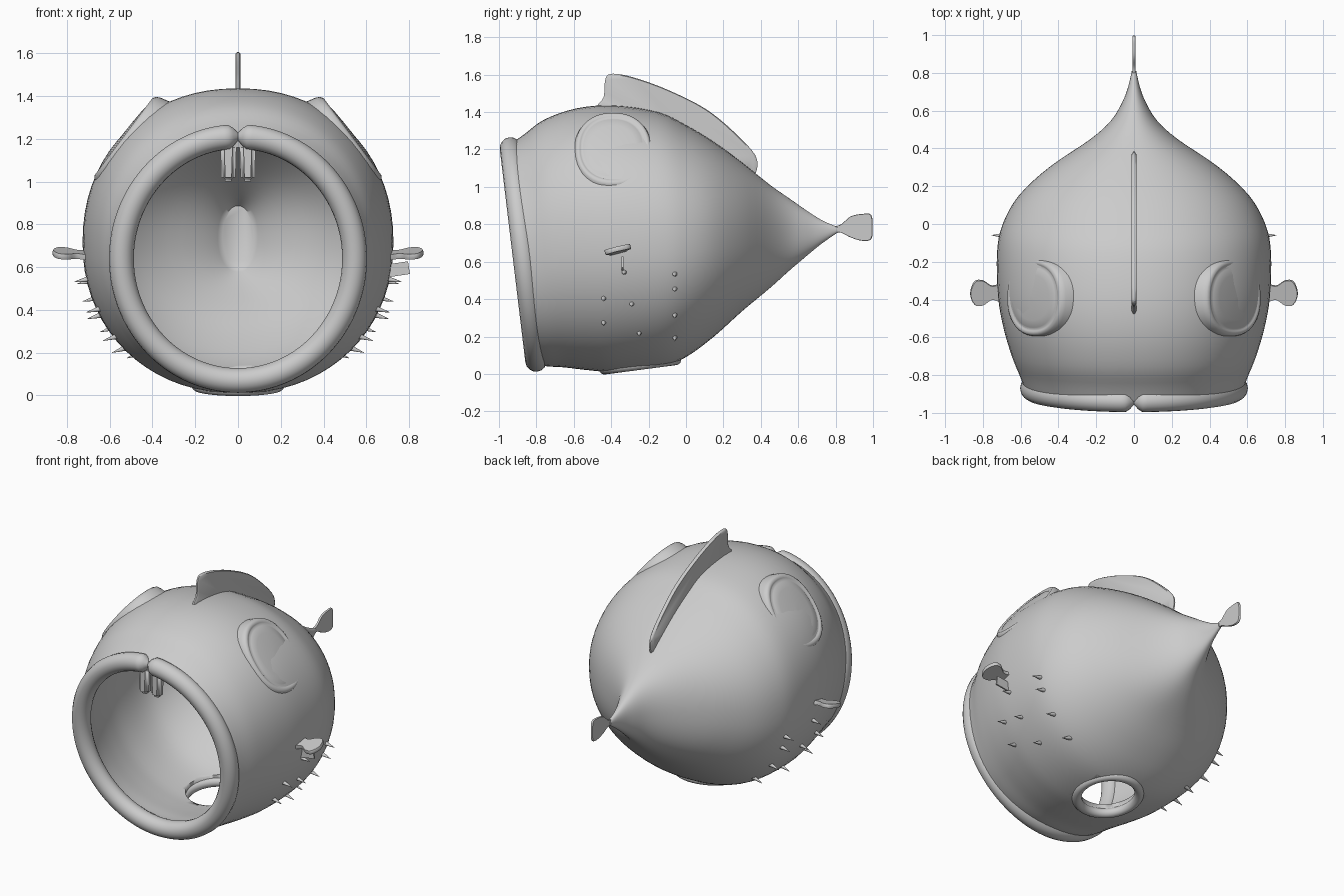
import bpy, bmesh, math
from mathutils import Matrix, Vector

if "Cube" in bpy.data.objects:
    bpy.data.objects.remove(bpy.data.objects["Cube"])

grey = bpy.data.materials.new("plain_grey")
grey.use_nodes = True
grey.diffuse_color = (0.6, 0.6, 0.6, 1)
grey.node_tree.nodes["Principled BSDF"].inputs["Base Color"].default_value = (0.6, 0.6, 0.6, 1)


def finish(name, bm, angle=50):
    bmesh.ops.recalc_face_normals(bm, faces=bm.faces)
    mesh = bpy.data.meshes.new(name)
    bm.to_mesh(mesh)
    bm.free()
    mesh.materials.append(grey)
    ob = bpy.data.objects.new(name, mesh)
    bpy.context.collection.objects.link(ob)
    bpy.ops.object.select_all(action='DESELECT')
    ob.select_set(True)
    bpy.context.view_layer.objects.active = ob
    bpy.ops.object.shade_smooth_by_angle(angle=math.radians(angle))
    return ob


def spline(pts, steps, closed=False):
    """Smooth curve through the points."""
    n, out = len(pts), []
    vs = [Vector(p) for p in pts]
    get = (lambda i: vs[i % n]) if closed else (lambda i: vs[max(0, min(n - 1, i))])
    for i in range(n if closed else n - 1):
        a, b, c, d = (get(i + k) for k in (-1, 0, 1, 2))
        for s in range(steps):
            t = s / steps
            out.append(b + (c - a) * (t / 2) + (a * 2 - b * 5 + c * 4 - d) * (t * t / 2)
                       + (b * 3 - a - c * 3 + d) * (t ** 3 / 2))
    if not closed:
        out.append(vs[-1])
    return out


def loft(bm, rings, wrap=False):
    """Skin a list of point rings; cap the ends unless wrapped."""
    rows = [[bm.verts.new(p) for p in ring] for ring in rings]
    n = len(rows[0])
    for i in range(len(rows) if wrap else len(rows) - 1):
        a, b = rows[i], rows[(i + 1) % len(rows)]
        for j in range(n):
            k = (j + 1) % n
            bm.faces.new((a[j], a[k], b[k], b[j]))
    if not wrap:
        bm.faces.new(rows[0])
        bm.faces.new(rows[-1])


def plate(name, outline, thick, matrix):
    """Thin fin with a smooth outline and a softened edge."""
    pts = spline(outline, 4, True)
    mid = sum(pts, Vector((0, 0))) / len(pts)
    bm = bmesh.new()
    layers = [(0.97, -0.5), (1, -0.2), (1, 0.2), (0.97, 0.5)]
    loft(bm, [[matrix @ Vector((*(mid + (p - mid) * s), h * thick)) for p in pts]
              for s, h in layers])
    return finish(name, bm)


# Body stations: y, bottom, top, half width
stations = spline([
    (-.87, .05, 1.23, .58), (-.8, .04, 1.28, .605), (-.7, .035, 1.36, .645),
    (-.55, .02, 1.42, .69), (-.38, .01, 1.435, .72), (-.15, .03, 1.40, .725),
    (0, .09, 1.33, .695), (.15, .2, 1.24, .61), (.3, .335, 1.13, .45),
    (.45, .46, 1.01, .23), (.55, .55, .94, .12), (.65, .635, .87, .06),
    (.73, .7, .82, .03), (.81, .755, .785, .012)], 4)
POWER = 2.15


def section(st, inset=0, count=72):
    y, lo, hi, hw = st
    lo, hi, hw = lo + inset, hi - inset, hw - inset
    ring = []
    for i in range(count):
        a = 2 * math.pi * i / count
        c, s = math.cos(a), math.sin(a)
        x = hw * math.copysign(abs(c) ** (2 / POWER), c)
        z = (lo + hi) / 2 + (hi - lo) / 2 * math.copysign(abs(s) ** (2 / POWER), s)
        lean = -.12 * (z - .64) * max(0, 1 - (y + .87) / .5)
        ring.append(Vector((x, y + lean, z)))
    return ring


def side_x(y, z):
    """Half width of the body at a given y and z."""
    _, lo, hi, hw = min(stations, key=lambda st: abs(st[0] - y))
    f = abs((z - (lo + hi) / 2) / ((hi - lo) / 2))
    return hw * max(0, 1 - f ** POWER) ** (1 / POWER)


# Hollow body: outer skin from the tail forward, then the inner skin back
WALL = .07
inner = [st for st in stations if st[3] > WALL + .06]
bm = bmesh.new()
loft(bm, [section(st) for st in reversed(stations)] + [section(st, WALL) for st in inner])
body = finish("body", bm)

# Round drain opening in the belly
bm = bmesh.new()
bmesh.ops.create_cone(bm, cap_ends=True, segments=48, radius1=.18, radius2=.18, depth=.5,
                      matrix=Matrix.Translation((0, -.24, .03)))
cutter = finish("drain_cutter", bm)
cutter.hide_render = True
cut = body.modifiers.new("drain", 'BOOLEAN')
cut.operation, cut.solver, cut.object = 'DIFFERENCE', 'EXACT', cutter
bpy.context.view_layer.objects.active = body
bpy.ops.object.modifier_apply(modifier="drain")
bpy.data.objects.remove(cutter)


def tube(name, path, radius, count):
    """Closed tube; path(a) gives the centre and radius(x, a) the thickness."""
    bm = bmesh.new()
    rings = []
    for i in range(count):
        a = 2 * math.pi * i / count
        p = path(a)
        tangent = (path(a + .01) - path(a - .01)).normalized()
        n1 = tangent.cross(path(a + math.pi) - p).normalized()
        n2 = tangent.cross(n1)
        rings.append([p + (n1 * math.cos(b) + n2 * math.sin(b)) * radius(p.x, a)
                      for b in (2 * math.pi * k / 16 for k in range(16))])
    loft(bm, rings, wrap=True)
    return finish(name, bm, 70)


# Lip with a notch at the top centre, and the raised drain rim
def lip_path(a):
    z = .64 + .57 * math.sin(a)
    return Vector((.545 * math.cos(a), -.87 - .12 * (z - .64), z))


def lip_radius(x, a):
    notch = math.exp(-(x / .022) ** 2) if math.sin(a) > 0 else 0
    return .058 * (1 - .7 * notch)


tube("lip", lip_path, lip_radius, 160)
tube("drain_rim", lambda a: Vector((.19 * math.cos(a), -.245 + .19 * math.sin(a),
                                    .052 + .025 * math.sin(a))), lambda x, a: .03, 64)

# Dorsal fin and tail fin stand in the middle plane
upright = Matrix(((0, 0, 1, 0), (1, 0, 0, 0), (0, 1, 0, 0), (0, 0, 0, 1)))
plate("dorsal_fin", [(-.47, 1.42), (-.44, 1.48), (-.43, 1.58), (-.39, 1.605), (-.28, 1.585),
                     (-.1, 1.52), (.1, 1.42), (.25, 1.30), (.37, 1.17), (.375, 1.08),
                     (.33, 1.05), (.15, 1.18), (-.1, 1.33), (-.3, 1.38)], .024, upright)
plate("tail_fin", [(.79, .785), (.83, .80), (.88, .842), (.94, .855), (.99, .85), (.998, .78),
                   (.99, .72), (.94, .712), (.88, .73), (.83, .755), (.79, .76)], .014, upright)

# Spikes as y, z on the flank
spikes = [(-.33, .54), (-.29, .37), (-.44, .40), (-.44, .27), (-.25, .215),
          (-.06, .53), (-.06, .45), (-.06, .31), (-.06, .19)]

for side, word in ((1, "left"), (-1, "right")):
    flip = Matrix.Diagonal((side, 1, 1, 1))

    # Eye: flat disc with a soft rim and a shallow groove
    normal, up = Vector((.8, 0, .6)), Vector((-.6, 0, .8))
    centre = Vector((.535, -.39, 1.21))
    profile = [(1.1, -.09), (1.04, -.03), (1, -.01), (.94, 0), (.88, -.004), (.84, -.009),
               (.79, -.002), (.6, .004), (.3, .008), (.05, .01)]
    bm = bmesh.new()
    rings = []
    for s, h in profile:
        ring = []
        for i in range(48):
            a = 2 * math.pi * i / 48
            u, v = (math.copysign(abs(w) ** .9, w) for w in (math.cos(a), math.sin(a)))
            ring.append(flip @ (centre + normal * h + up * (.24 * s * v)
                                + Vector((0, .2 * s * u, 0))))
        rings.append(ring)
    loft(bm, rings)
    finish(word + "_eye", bm, 70)

    # Side fin, tilted along its length
    place = flip @ Matrix.Translation((.7, -.365, .655)) @ Matrix.Rotation(.24, 4, 'X') \
        @ Matrix.Rotation(-.08, 4, 'Y')
    plate(word + "_side_fin", [(-.02, -.05), (.05, -.035), (.1, -.065), (.145, -.06),
                               (.168, 0), (.145, .065), (.1, .07), (.05, .04), (-.02, .05)],
          .026, place)

    # Spikes on the lower flank
    bm = bmesh.new()
    for y, z in spikes:
        aim = Vector((1, 0, -.2 - .5 * (.54 - z)))
        turn = aim.to_track_quat('Z', 'Y').to_matrix().to_4x4()
        spot = Matrix.Translation((side_x(y, z) + .015, y, z))
        bmesh.ops.create_cone(bm, cap_ends=True, segments=12, radius1=.018, radius2=.001,
                              depth=.09, matrix=flip @ spot @ turn)
    finish(word + "_spikes", bm)

    # Front tooth
    bm = bmesh.new()
    bmesh.ops.create_cube(bm, size=1, matrix=Matrix.Translation((side * .045, -.915, 1.09))
                          @ Matrix.Diagonal((.076, .06, .18, 1)))
    for v in bm.verts:
        if v.co.z < 1.05:
            v.co.x = side * .045 + (v.co.x - side * .045) * .86
    bmesh.ops.bevel(bm, geom=bm.edges[:], offset=.018, segments=3, affect='EDGES')
    finish(word + "_tooth", bm)

# Small tab under the left side fin
bm = bmesh.new()
bmesh.ops.create_cube(bm, size=1, matrix=Matrix.Translation((.75, -.34, .59))
                      @ Matrix.Rotation(-.15, 4, 'Y') @ Matrix.Diagonal((.1, .01, .06, 1)))
finish("left_tab", bm)
